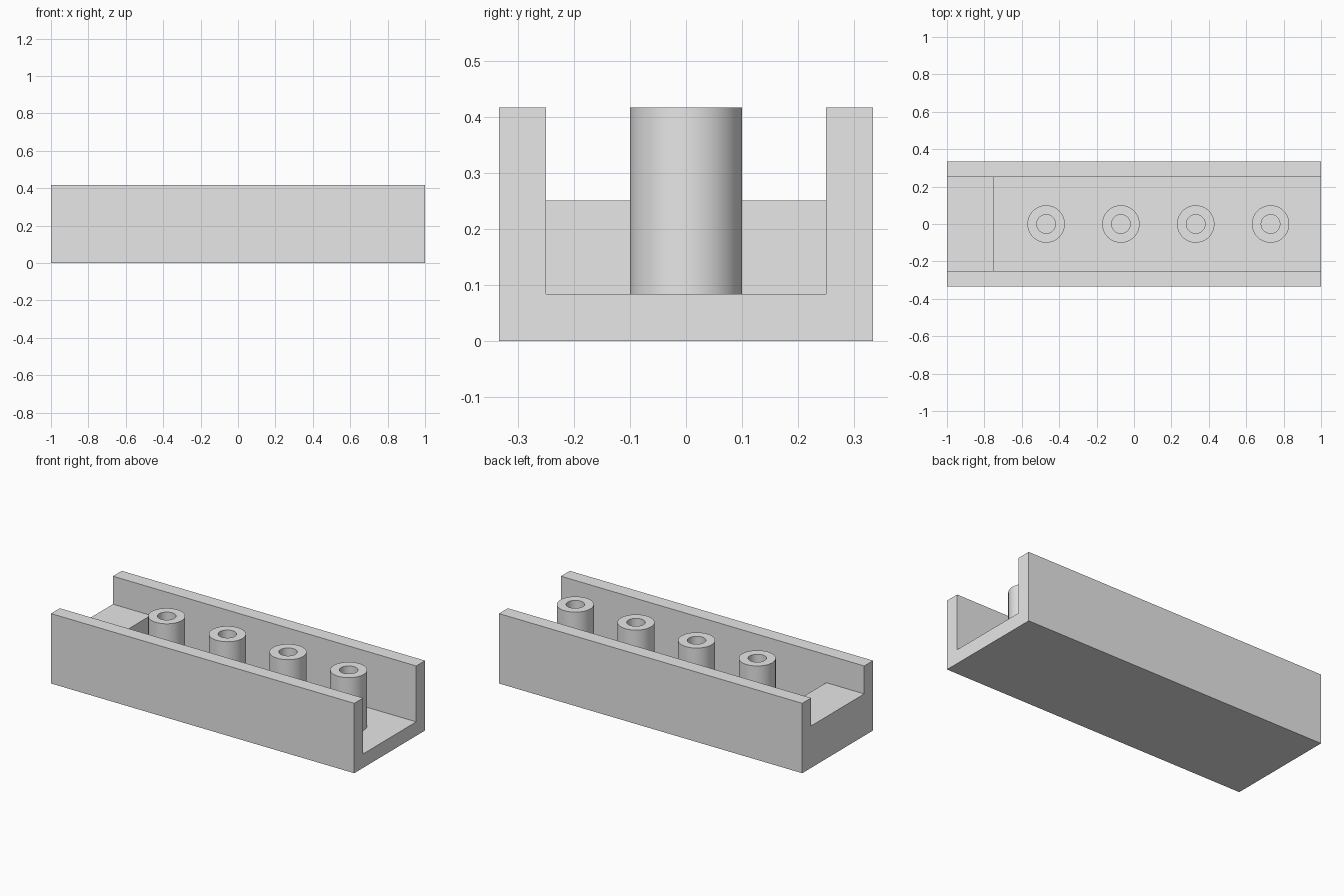
import bpy
import bmesh
from math import cos, sin, tau, radians

cube = bpy.data.objects.get("Cube")
if cube:
    bpy.data.objects.remove(cube, do_unlink=True)

LENGTH, WIDTH, HEIGHT = 2.0, 2 / 3, 5 / 12
FLOOR, STEP_TOP, STEP_X = 1 / 12, 0.25, -0.75
INNER = 0.25
SIDES = 64

grey = bpy.data.materials.new("plain grey")
grey.use_nodes = True
colour = (0.8, 0.8, 0.8, 1)
grey.diffuse_color = colour
grey.node_tree.nodes["Principled BSDF"].inputs["Base Color"].default_value = colour


def add_object(name, bm):
    bmesh.ops.recalc_face_normals(bm, faces=bm.faces)
    mesh = bpy.data.meshes.new(name)
    bm.to_mesh(mesh)
    bm.free()
    mesh.materials.append(grey)
    obj = bpy.data.objects.new(name, mesh)
    bpy.context.collection.objects.link(obj)
    return obj


def prism(name, outline, half_width):
    """Extrude an x-z outline across y."""
    bm = bmesh.new()
    face = bm.faces.new([bm.verts.new((x, -half_width, z)) for x, z in outline])
    new = bmesh.ops.extrude_face_region(bm, geom=[face])["geom"]
    verts = [v for v in new if isinstance(v, bmesh.types.BMVert)]
    bmesh.ops.translate(bm, verts=verts, vec=(0, 2 * half_width, 0))
    return add_object(name, bm)


def tube(name, x, outer, inner, bottom, top):
    """Hollow post: outer wall, top rim and bore."""
    bm = bmesh.new()
    rings = []
    for r, z in ((outer, bottom), (outer, top), (inner, top), (inner, bottom)):
        rings.append([bm.verts.new((r * cos(tau * i / SIDES), r * sin(tau * i / SIDES), z))
                      for i in range(SIDES)])
    for a, b in zip(rings, rings[1:] + rings[:1]):
        for i in range(SIDES):
            j = (i + 1) % SIDES
            bm.faces.new((a[i], a[j], b[j], b[i]))
    obj = add_object(name, bm)
    obj.location.x = x
    bpy.ops.object.select_all(action="DESELECT")
    obj.select_set(True)
    bpy.context.view_layer.objects.active = obj
    bpy.ops.object.shade_smooth_by_angle(angle=radians(30))
    return obj


# Channel body: solid block with a stepped trough cut along its length
end = LENGTH / 2
body = prism("channel_body", [(-end, 0), (end, 0), (end, HEIGHT), (-end, HEIGHT)], WIDTH / 2)
over = 0.2
cutter = prism("trough_cutter", [
    (-end - over, STEP_TOP), (STEP_X, STEP_TOP), (STEP_X, FLOOR),
    (end + over, FLOOR), (end + over, HEIGHT + over), (-end - over, HEIGHT + over)], INNER)
cutter.hide_render = True
cut = body.modifiers.new("trough", "BOOLEAN")
cut.operation = "DIFFERENCE"
cut.solver = "EXACT"
cut.object = cutter
bpy.context.view_layer.objects.active = body
bpy.ops.object.modifier_apply(modifier=cut.name)
bpy.data.objects.remove(cutter, do_unlink=True)

# Row of hollow posts standing on the trough floor
for n in range(4):
    tube(f"post_{n + 1}", -0.47 + 0.4 * n, 0.1, 0.05, FLOOR, HEIGHT)
